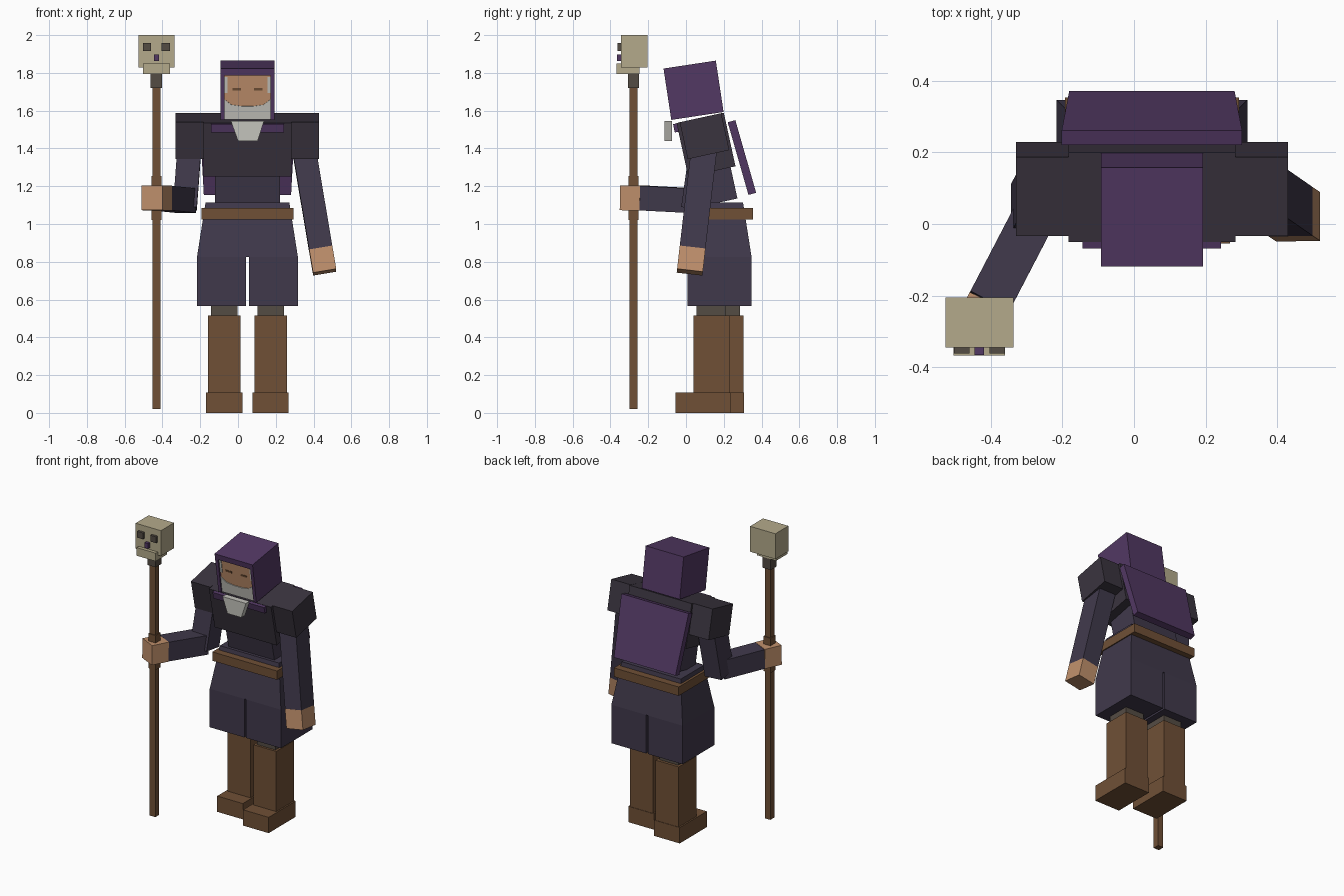
import bpy, bmesh, math
from mathutils import Matrix, Vector

if "Cube" in bpy.data.objects:
    bpy.data.objects.remove(bpy.data.objects["Cube"])


def material(name, r, g, b):
    lin = lambda c: ((c / 255 + 0.055) / 1.055) ** 2.4 if c > 10 else c / 255 / 12.92
    m = bpy.data.materials.new(name)
    m.diffuse_color = (lin(r), lin(g), lin(b), 1)
    m.use_nodes = True
    m.node_tree.nodes["Principled BSDF"].inputs["Base Color"].default_value = m.diffuse_color
    return m


MANTLE = material("dark mantle cloth", 58, 52, 63)
ROBE = material("indigo robe cloth", 64, 57, 75)
PURPLE = material("purple cloth", 82, 56, 99)
BROWN = material("brown leather and wood", 112, 80, 54)
GREY = material("dark grey", 84, 76, 68)
SKIN = material("skin", 192, 144, 108)
BONE = material("bone", 180, 170, 139)
BEARD = material("pale hair", 196, 195, 188)


def make(name, verts, faces, mat, matrix=None):
    me = bpy.data.meshes.new(name)
    me.from_pydata(verts, [], faces)
    bm = bmesh.new()
    bm.from_mesh(me)
    bmesh.ops.recalc_face_normals(bm, faces=bm.faces)
    bm.to_mesh(me)
    bm.free()
    me.materials.append(mat)
    ob = bpy.data.objects.new(name, me)
    bpy.context.collection.objects.link(ob)
    if matrix:
        ob.matrix_world = matrix
    return ob


def prism(name, outline, y0, y1, mat, matrix=None):
    """Outline in x, z extruded along y."""
    n = len(outline)
    verts = [(x, y, z) for y in (y0, y1) for x, z in outline]
    faces = [tuple(range(n)), tuple(range(2 * n - 1, n - 1, -1))]
    faces += [(i, (i + 1) % n, (i + 1) % n + n, i + n) for i in range(n)]
    return make(name, verts, faces, mat, matrix)


def box(name, x, y, z, mat, matrix=None):
    """Box from (min, max) ranges."""
    return prism(name, [(x[0], z[0]), (x[1], z[0]), (x[1], z[1]), (x[0], z[1])],
                 y[0], y[1], mat, matrix)


def tilted(x, y, z, degrees):
    """Frame whose top leans forward, towards -y."""
    return Matrix.Translation((x, y, z)) @ Matrix.Rotation(math.radians(degrees), 4, 'X')


def cbox(name, sx, sy, sz, mat, matrix):
    return box(name, (-sx / 2, sx / 2), (-sy / 2, sy / 2), (-sz / 2, sz / 2), mat, matrix)


def beam(name, a, b, sx, sy, side, mat):
    """Box running from a to b, with its local x closest to the side vector."""
    a, b = Vector(a), Vector(b)
    zax = (a - b).normalized()
    yax = zax.cross(Vector(side)).normalized()
    xax = yax.cross(zax)
    m = Matrix((xax, yax, zax)).transposed().to_4x4()
    m.translation = (a + b) / 2
    return cbox(name, sx, sy, (a - b).length, mat, m)


CX = 0.05  # centre line of the body

# Legs, boots and split lower skirt; the left foot is a step ahead
for side, s, step in (("right", -1, 0.073), ("left", 1, 0.0)):
    c = CX + s * 0.1225
    span = lambda h: (c - h, c + h)
    box(side + "_foot", span(0.096), (-0.055 + step, 0.235 + step), (0, 0.107), BROWN)
    box(side + "_boot", span(0.086), (0.04 + step, 0.232 + step), (0.1, 0.515), BROWN)
    box(side + "_leg", span(0.07), (0.055 + step, 0.213 + step), (0.5, 0.6), GREY)
    inner, outer = CX + s * 0.007, CX + s * 0.267
    box(side + "_lower_skirt", (min(inner, outer), max(inner, outer)),
        (0.007, 0.347), (0.565, 0.826), ROBE)

# Flared upper skirt and belt
corners = ((-1, -1), (1, -1), (1, 1), (-1, 1))
skirt = [(CX + sx * hx, 0.177 + sy * hy, z)
         for hx, hy, z in ((0.267, 0.17, 0.826), (0.222, 0.125, 1.113)) for sx, sy in corners]
make("upper_skirt", skirt,
     [(3, 2, 1, 0), (4, 5, 6, 7)] + [(i, (i + 1) % 4, (i + 1) % 4 + 4, i + 4) for i in range(4)], ROBE)
box("belt", (CX - 0.243, CX + 0.243), (0.0, 0.354), (1.025, 1.085), BROWN)

# Stooped torso with mantle and shoulders
cbox("abdomen", 0.345, 0.2, 0.24, ROBE, tilted(CX, 0.149, 1.231, 12.3))
cbox("chest", 0.466, 0.256, 0.29, MANTLE, tilted(CX, 0.106, 1.42, 12.3))
for side, s in (("right", -1), ("left", 1)):
    cbox(side + "_shoulder", 0.148, 0.225, 0.2, MANTLE, tilted(CX + s * 0.306, 0.098, 1.465, 12.3))
cbox("collar", 0.387, 0.1, 0.045, PURPLE, tilted(CX, -0.015, 1.517, 12.3))

# Cape hanging down the back, narrower at the hem
prism("cape", [(-0.231, -0.2), (0.231, -0.2), (0.252, 0.2), (-0.252, 0.2)], -0.021, 0.021,
      PURPLE, tilted(CX, 0.296, 1.352, 16))

# Left arm hanging down
top, wrist, tip = (0.34, 0.102, 1.45), (0.438, 0.034, 0.868), (0.459, 0.02, 0.745)
beam("left_arm", top, wrist, 0.124, 0.137, (1, 0, 0), ROBE)
beam("left_hand", wrist, tip, 0.124, 0.137, (1, 0, 0), SKIN)

# Right arm bent forward to grip the staff
beam("right_upper_arm", (-0.256, 0.09, 1.42), (-0.281, 0.043, 1.085), 0.126, 0.137, (1, 0, 0), ROBE)
across = (0.899, -0.438, 0)
beam("right_forearm", (-0.275, 0.03, 1.124), (-0.404, -0.218, 1.137), 0.122, 0.13, across, ROBE)
beam("right_hand", (-0.404, -0.218, 1.137), (-0.455, -0.323, 1.139), 0.123, 0.132, across, SKIN)

# Hood: solid back with a raised rim around the face
head = tilted(CX, 0.04, 1.708, 8.6)
HX, HZ, IN, TOP = 0.1425, 0.1375, 0.121, 0.1
box("hood", (-HX, HX), (-0.12, 0.14), (-HZ, HZ), PURPLE, head)
prism("hood_rim", [(-HX, -HZ), (-HX, HZ), (HX, HZ), (HX, -HZ), (IN, -HZ), (IN, TOP), (-IN, TOP), (-IN, -HZ)],
      -0.14, -0.12, PURPLE, head)

# Face with brows, side hair and beard
box("face", (-IN, IN), (-0.126, -0.12), (-0.07, TOP), SKIN, head)
prism("beard", [(-IN, -HZ), (IN, -HZ), (IN, -0.03), (0.085, -0.058), (0.03, -0.066),
                (-0.03, -0.066), (-0.085, -0.058), (-IN, -0.03)], -0.131, -0.12, BEARD, head)
for side, s in (("right", -1), ("left", 1)):
    xs = sorted((s * 0.106, s * IN))
    box(side + "_side_hair", xs, (-0.13, -0.126), (0.005, 0.09), BEARD, head)
    xs = sorted((s * 0.034, s * 0.08))
    box(side + "_eye", xs, (-0.129, -0.126), (0.019, 0.031), BROWN, head)
prism("beard_tip", [(-0.038, 1.545), (0.0, 1.44), (0.104, 1.44), (0.138, 1.545)],
      -0.113, -0.073, BEARD)

# Staff
SX, SY = -0.432, -0.278


def staff_box(name, half, z, mat):
    box(name, (SX - half, SX + half), (SY - half, SY + half), z, mat)


staff_box("staff_shaft", 0.021, (0.02, 1.74), BROWN)
staff_box("staff_grip", 0.027, (1.02, 1.255), BROWN)
staff_box("staff_collar", 0.03, (1.72, 1.81), GREY)

# Skull on the staff
box("skull", (SX - 0.095, SX + 0.095), (-0.345, -0.205), (1.828, 2.0), BONE)
box("skull_jaw", (SX - 0.072, SX + 0.072), (-0.368, -0.245), (1.795, 1.85), BONE)
for side, s in (("right", -1), ("left", 1)):
    xs = sorted((SX + s * 0.028, SX + s * 0.071))
    box(side + "_skull_eye", xs, (-0.362, -0.34), (1.915, 1.958), GREY)
box("skull_nose", (SX - 0.013, SX + 0.013), (-0.366, -0.34), (1.863, 1.898), PURPLE)
